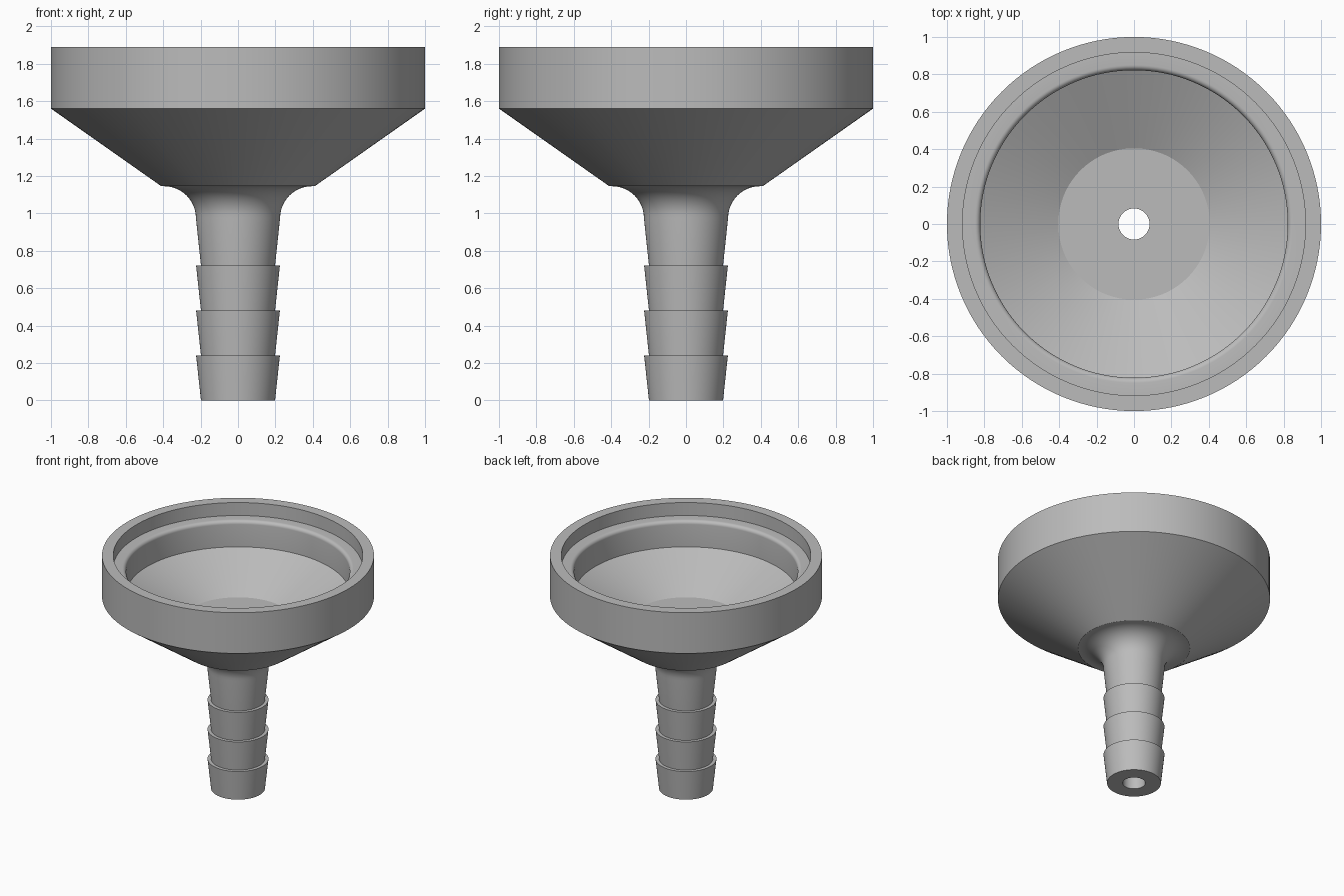
import bpy
import bmesh
import math

cube = bpy.data.objects.get("Cube")
if cube:
    bpy.data.objects.remove(cube, do_unlink=True)

SIDES = 128

grey = bpy.data.materials.new("plain_grey")
grey.use_nodes = True
colour = (0.5, 0.5, 0.5, 1)
grey.diffuse_color = colour
grey.node_tree.nodes["Principled BSDF"].inputs["Base Color"].default_value = colour


def arc(cx, cz, r, start, end, steps=12):
    """Points of a circular arc in the radius/height plane."""
    angles = [math.radians(start + (end - start) * i / steps) for i in range(steps + 1)]
    return [(cx + r * math.cos(a), cz + r * math.sin(a)) for a in angles]


def lathe(name, profile):
    """Revolve a closed radius/height loop around the z axis."""
    bm = bmesh.new()
    rings = []
    for i in range(SIDES):
        a = 2 * math.pi * i / SIDES
        rings.append([bm.verts.new((r * math.cos(a), r * math.sin(a), z)) for r, z in profile])
    n = len(profile)
    for i in range(SIDES):
        here, there = rings[i], rings[(i + 1) % SIDES]
        for j in range(n):
            k = (j + 1) % n
            bm.faces.new((here[j], there[j], there[k], here[k]))
    bmesh.ops.recalc_face_normals(bm, faces=bm.faces)
    mesh = bpy.data.meshes.new(name)
    bm.to_mesh(mesh)
    bm.free()
    mesh.materials.append(grey)
    obj = bpy.data.objects.new(name, mesh)
    bpy.context.collection.objects.link(obj)
    bpy.ops.object.select_all(action="DESELECT")
    obj.select_set(True)
    bpy.context.view_layer.objects.active = obj
    bpy.ops.object.shade_smooth_by_angle(angle=math.radians(25))
    return obj


# Barbed stem, each barb widening upward
profile = [(0.083, 0)]
for i in range(3):
    profile += [(0.198, 0.24 * i), (0.224, 0.24 * (i + 1))]
profile += [(0.198, 0.72)]

# Concave fillet under the cup, then the outer cone and rim
profile += arc(0.395, 0.975, 0.17, 180, 90)
profile += [(0.41, 1.145), (1, 1.56), (1, 1.89)]

# Recessed seat with a rounded inner edge
profile += [(0.917, 1.89), (0.917, 1.785)]
profile += arc(0.85, 1.757, 0.028, 90, 180, 6)

# Inner wall, funnel, flat floor and bore
profile += [(0.822, 1.575), (0.405, 1.36), (0.083, 1.36)]

lathe("barbed_funnel", profile)
